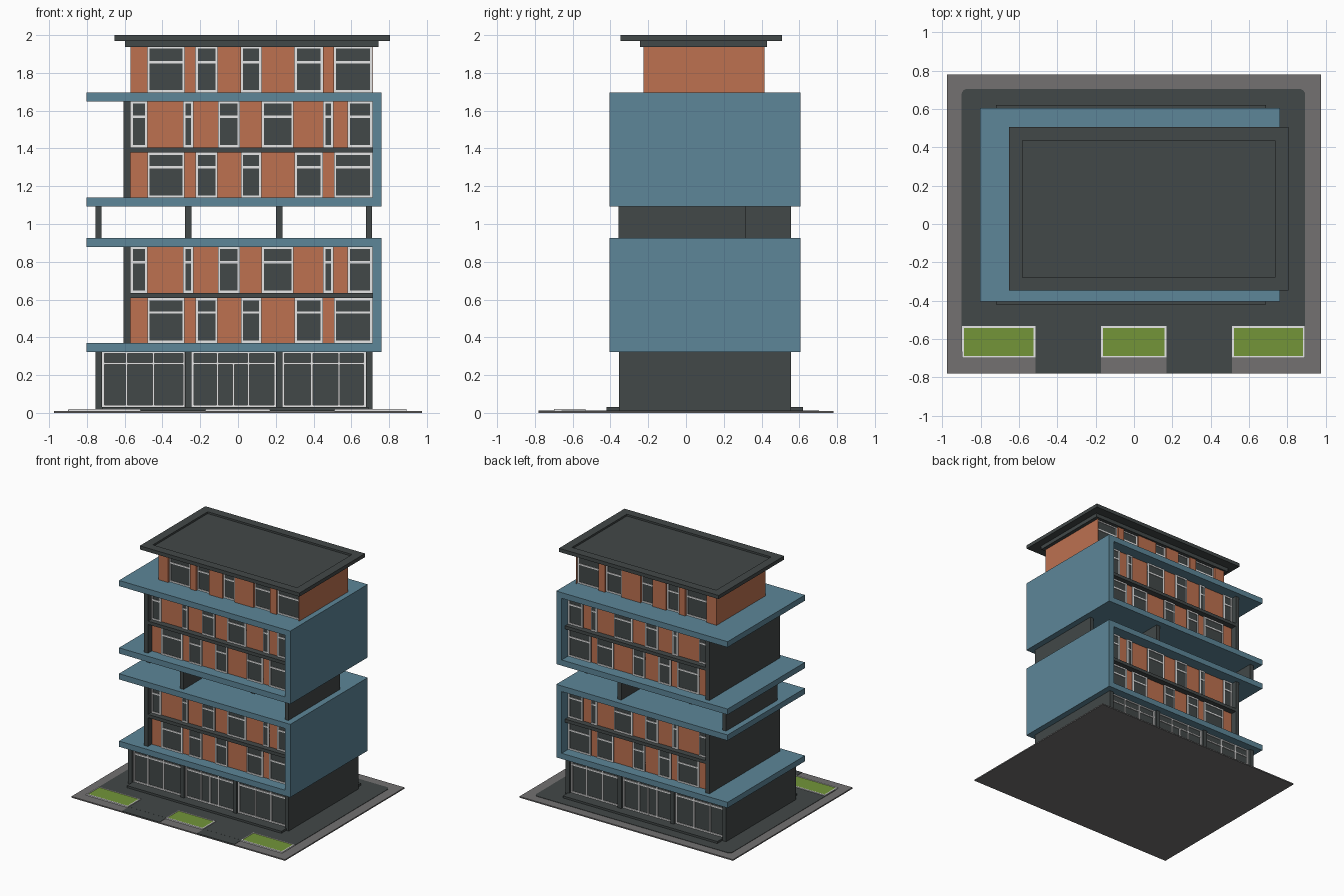
import bpy, bmesh

if "Cube" in bpy.data.objects:
    bpy.data.objects.remove(bpy.data.objects["Cube"])

YC = 0.1  # the building is mirrored front to back about this line


def material(name, hexcol):
    def lin(c):
        return c / 12.92 if c <= 0.04045 else ((c + 0.055) / 1.055) ** 2.4
    m = bpy.data.materials.new(name)
    m.diffuse_color = [lin(int(hexcol[i:i + 2], 16) / 255) for i in (0, 2, 4)] + [1]
    m.use_nodes = True
    m.node_tree.nodes["Principled BSDF"].inputs["Base Color"].default_value = m.diffuse_color
    return m


DARK = material("dark slate", "424848")
BLUE = material("steel blue", "5d8698")
ORANGE = material("terracotta", "bd7150")
WHITE = material("pale frame", "ececec")
GREEN = material("lawn green", "739539")
GREY = material("pavement grey", "737171")


def finish(name, bm, *mats):
    bmesh.ops.recalc_face_normals(bm, faces=bm.faces)
    me = bpy.data.meshes.new(name)
    bm.to_mesh(me)
    bm.free()
    for m in mats:
        me.materials.append(m)
    ob = bpy.data.objects.new(name, me)
    bpy.context.collection.objects.link(ob)
    return ob


def add_box(bm, x0, x1, y0, y1, z0, z1):
    verts = bmesh.ops.create_cube(bm, size=1)["verts"]
    for v in verts:
        v.co = (x1 if v.co.x > 0 else x0, y1 if v.co.y > 0 else y0, z1 if v.co.z > 0 else z0)


def boxes(name, mat, items, mirror=None):
    """One object from boxes, optionally mirrored front to back about y = mirror."""
    bm = bmesh.new()
    for x0, x1, y0, y1, z0, z1 in items:
        add_box(bm, x0, x1, y0, y1, z0, z1)
        if mirror is not None:
            add_box(bm, x0, x1, 2 * mirror - y1, 2 * mirror - y0, z0, z1)
    return finish(name, bm, mat)


def tray(name, dims, border, depth, rim_mat, floor_mat):
    """Box whose top is sunk inside a rim."""
    bm = bmesh.new()
    add_box(bm, *dims)
    bm.normal_update()
    top = max(bm.faces, key=lambda f: f.calc_center_median().z)
    bmesh.ops.inset_individual(bm, faces=[top], thickness=border, use_even_offset=True)
    sunk = bmesh.ops.extrude_discrete_faces(bm, faces=[top])["faces"][0]
    for v in sunk.verts:
        v.co.z -= depth
    sunk.material_index = 1
    return finish(name, bm, rim_mat, floor_mat)


def window_row(name, spans, y, z0, z1, transom, mirror=YC):
    """Thin glass plates and pale frames on the front and back walls."""
    t = 0.012
    glass, bars = [], []
    for x0, x1 in spans:
        glass.append((x0, x1, y - 0.004, y + 0.002, z0, z1))
        bars += [(a, a + t, y - 0.009, y, z0, z1) for a in (x0, x1 - t)]
        bars += [(x0 + t, x1 - t, y - 0.009, y, c, c + t) for c in (z0, transom, z1 - t)]
    boxes(name + "_glass", DARK, glass, mirror)
    boxes(name + "_frames", WHITE, bars, mirror)


# Site: pavement, paving with rounded corners, two paths, three lawns
boxes("pavement", GREY, [(-0.975, 0.975, -0.78, 0.78, 0, 0.01)])
paving = boxes("paving", DARK, [(-0.9, 0.893, -0.69, 0.705, 0.006, 0.013)])
bm = bmesh.new()
bm.from_mesh(paving.data)
upright = [e for e in bm.edges if abs(e.verts[0].co.z - e.verts[1].co.z) > 0.001]
bmesh.ops.bevel(bm, geom=upright, offset=0.03, segments=4, profile=0.5, affect='EDGES')
bm.to_mesh(paving.data)
bm.free()
boxes("paths", DARK, [(a, b, -0.78, -0.6, 0.006, 0.0125) for a, b in ((-0.515, -0.172), (0.17, 0.512))])
for i, (a, b) in enumerate(((-0.897, -0.515), (-0.172, 0.17), (0.512, 0.893))):
    tray(f"lawn_{i + 1}", (a, b, -0.7, -0.532, 0.006, 0.02), 0.01, 0.003, WHITE, GREEN)

# Ground floor: plinth, side walls, columns and shopfront glazing
boxes("plinth", DARK, [(-0.72, 0.69, -0.42, 0.62, 0.01, 0.03)])
boxes("ground_side_walls", DARK, [(a, a + 0.035, -0.355, 0.555, 0.01, 0.326) for a in (-0.755, 0.677)])
boxes("ground_columns", DARK, [(a, a + 0.033, -0.355, -0.32, 0.02, 0.326) for a in (-0.278, 0.202)], YC)
boxes("ground_glazing", DARK, [(-0.72, 0.677, -0.327, 0.527, 0.02, 0.326)])
bars = []
for x0, x1, mullions in ((-0.72, -0.28, (-0.59, -0.447)),
                         (-0.245, 0.202, (-0.108, 0.055)),
                         (0.235, 0.677, (0.39, 0.535))):
    bars += [(x - 0.006, x + 0.006, -0.336, -0.327, 0.03, 0.325) for x in (x0 + 0.006, *mullions, x1 - 0.006)]
    bars += [(x0, x1, -0.335, -0.327, z, z + 0.011) for z in (0.03, 0.257, 0.314)]
bars.append((-0.03, -0.018, -0.336, -0.327, 0.03, 0.26))
boxes("shopfront_frames", WHITE, bars, YC)

# Window layouts
ROW_A = [(-0.48, -0.283), (-0.225, -0.108), (0.015, 0.124), (0.3, 0.45), (0.508, 0.712)]
ROW_B = [(-0.568, -0.48), (-0.29, -0.236), (-0.107, 0.01), (0.125, 0.295), (0.45, 0.505), (0.58, 0.712)]

# Two blue C-shaped boxes, each wrapping two floors
for name, z in (("lower", 0.323), ("upper", 1.093)):
    top = z + 0.603
    profile = [(-0.803, z), (0.761, z), (0.761, top), (-0.803, top),
               (-0.803, top - 0.047), (0.712, top - 0.047), (0.712, z + 0.047), (-0.803, z + 0.047)]
    bm = bmesh.new()
    face = bm.faces.new([bm.verts.new((x, -0.405, h)) for x, h in profile])
    ext = bmesh.ops.extrude_face_region(bm, geom=[face])["geom"]
    bmesh.ops.translate(bm, vec=(0, 1.01, 0), verts=[v for v in ext if isinstance(v, bmesh.types.BMVert)])
    finish(name + "_blue_shell", bm, BLUE)
    lo, hi = z + 0.047, top - 0.047
    boxes(name + "_left_wall", DARK, [(-0.605, -0.57, -0.36, 0.56, lo, hi)])
    boxes(name + "_facade", ORANGE, [(-0.57, 0.712, -0.31, 0.51, lo, hi)])
    boxes(name + "_floor_band", DARK, [(-0.57, 0.712, -0.36, 0.56, z + 0.285, z + 0.312)])
    window_row(name + "_first_row", ROW_A, -0.31, lo, z + 0.285, z + 0.202)
    window_row(name + "_second_row", ROW_B, -0.31, z + 0.312, hi, z + 0.469)

# Open terrace floor: four staggered fin walls
boxes("terrace_fins", DARK, [(x, x + 0.033, y, y + 0.672, 0.925, 1.095)
                             for x, y in ((-0.755, -0.117), (-0.28, -0.357), (0.202, -0.117), (0.677, -0.357))])

# Penthouse: core, piers between slightly recessed windows, end wall
PC = 0.095
boxes("penthouse_core", ORANGE, [(-0.57, 0.712, -0.2, 0.39, 1.69, 1.945)])
edges = [-0.57] + [x for span in ROW_A for x in span] + [0.716]
boxes("penthouse_piers", ORANGE, [(a, b, -0.225, -0.19, 1.69, 1.945)
                                  for a, b in zip(edges[::2], edges[1::2])], PC)
boxes("penthouse_end_wall", ORANGE, [(0.712, 0.716, -0.225, 0.415, 1.69, 1.945)])
window_row("penthouse_windows", ROW_A, -0.2, 1.697, 1.94, 1.85, PC)

# Roof
boxes("roof_soffit", DARK, [(-0.598, 0.745, -0.243, 0.43, 1.938, 1.972)])
tray("roof", (-0.653, 0.805, -0.348, 0.507, 1.97, 2.0), 0.07, 0.015, DARK, DARK)
